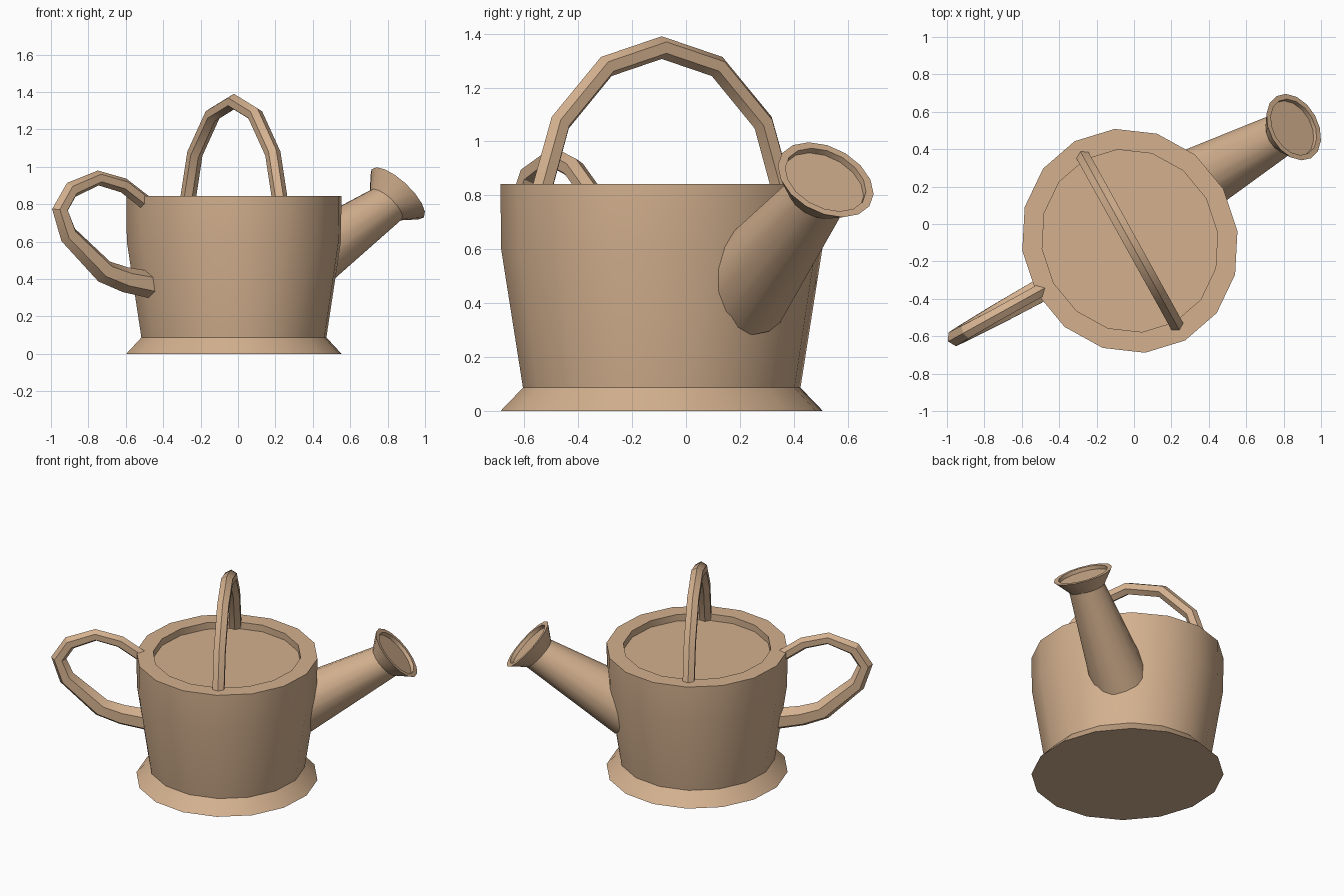
import bpy, bmesh, math
from mathutils import Vector, Matrix

cube = bpy.data.objects.get("Cube")
if cube:
    bpy.data.objects.remove(cube, do_unlink=True)

tan = bpy.data.materials.new("tan_clay")
tan.use_nodes = True
color = (0.66, 0.44, 0.275, 1)
tan.diffuse_color = color
tan.node_tree.nodes["Principled BSDF"].inputs["Base Color"].default_value = color

# The can is turned about z, with spout and handle along its own x axis
PLACE = Matrix.Translation((-0.022, -0.09, 0)) @ Matrix.Rotation(math.radians(29), 4, "Z")
X, Y, Z = Vector((1, 0, 0)), Vector((0, 1, 0)), Vector((0, 0, 1))


def loft(name, rings, sides):
    """Skin a list of (centre, u axis, v axis) rings and cap both ends."""
    bm = bmesh.new()
    loops = []
    for c, u, v in rings:
        angles = [2 * math.pi * i / sides for i in range(sides)]
        loops.append([bm.verts.new(c + u * math.cos(a) + v * math.sin(a)) for a in angles])
    for a, b in zip(loops, loops[1:]):
        for i in range(sides):
            j = (i + 1) % sides
            bm.faces.new((a[i], a[j], b[j], b[i]))
    bm.faces.new(loops[0][::-1])
    bm.faces.new(loops[-1])
    bmesh.ops.recalc_face_normals(bm, faces=bm.faces)
    bm.transform(PLACE)
    mesh = bpy.data.meshes.new(name)
    bm.to_mesh(mesh)
    bm.free()
    mesh.materials.append(tan)
    obj = bpy.data.objects.new(name, mesh)
    bpy.context.collection.objects.link(obj)
    bpy.ops.object.select_all(action="DESELECT")
    obj.select_set(True)
    bpy.context.view_layer.objects.active = obj
    bpy.ops.object.shade_smooth_by_angle(angle=math.radians(30))
    return obj


def tube(name, points, radii, side, sides=6):
    """Sweep a faceted section along a planar path; side is the plane normal."""
    rings = []
    for i, p in enumerate(points):
        ahead = points[min(i + 1, len(points) - 1)]
        behind = points[max(i - 1, 0)]
        out = (ahead - behind).normalized().cross(side)
        rings.append((p, out * radii[i], side * radii[i]))
    return loft(name, rings, sides)


# Body: flared foot, tapered wall, rim and recessed top
body_profile = [(1, 0), (0.86, 0.087), (0.995, 0.6), (1, 0.843), (0.815, 0.843), (0.815, 0.797)]
loft("body", [(Z * z, X * 0.572 * f, Y * 0.609 * f) for f, z in body_profile], 16)


# Spout: tapered pipe, flared head and recessed face
def tilted(x, z, r, degrees):
    a = math.radians(degrees)
    return Vector((x, 0.107, z)), Y * r, Vector((-math.sin(a), 0, math.cos(a))) * r


head = [tilted(1.061, 0.858, 0.19, 43), tilted(1.061, 0.858, 0.16, 43), tilted(1.043, 0.841, 0.16, 43)]
loft("spout", [tilted(0.41, 0.443, 0.186, 31), tilted(0.99, 0.797, 0.115, 43)] + head, 16)

# Side handle: loop that thickens towards its lower end
handle = [(-0.52, 0.795, 0.04), (-0.674, 0.9, 0.04), (-0.829, 0.94, 0.04),
          (-0.994, 0.877, 0.045), (-1.063, 0.77, 0.048), (-1.013, 0.636, 0.053),
          (-0.793, 0.44, 0.064), (-0.663, 0.396, 0.068), (-0.475, 0.364, 0.073)]
tube("side_handle", [Vector((x, 0, z)) for x, z, r in handle], [r for x, z, r in handle], Y)

# Top handle: symmetric hoop standing on the rim
half = [(0.515, 0.8), (0.43, 1.07), (0.235, 1.278)]
hoop = [(-y, z) for y, z in half] + [(0, 1.348)] + half[::-1]
tube("top_handle", [Vector((0, y, z)) for y, z in hoop], [0.042] * len(hoop), X)
